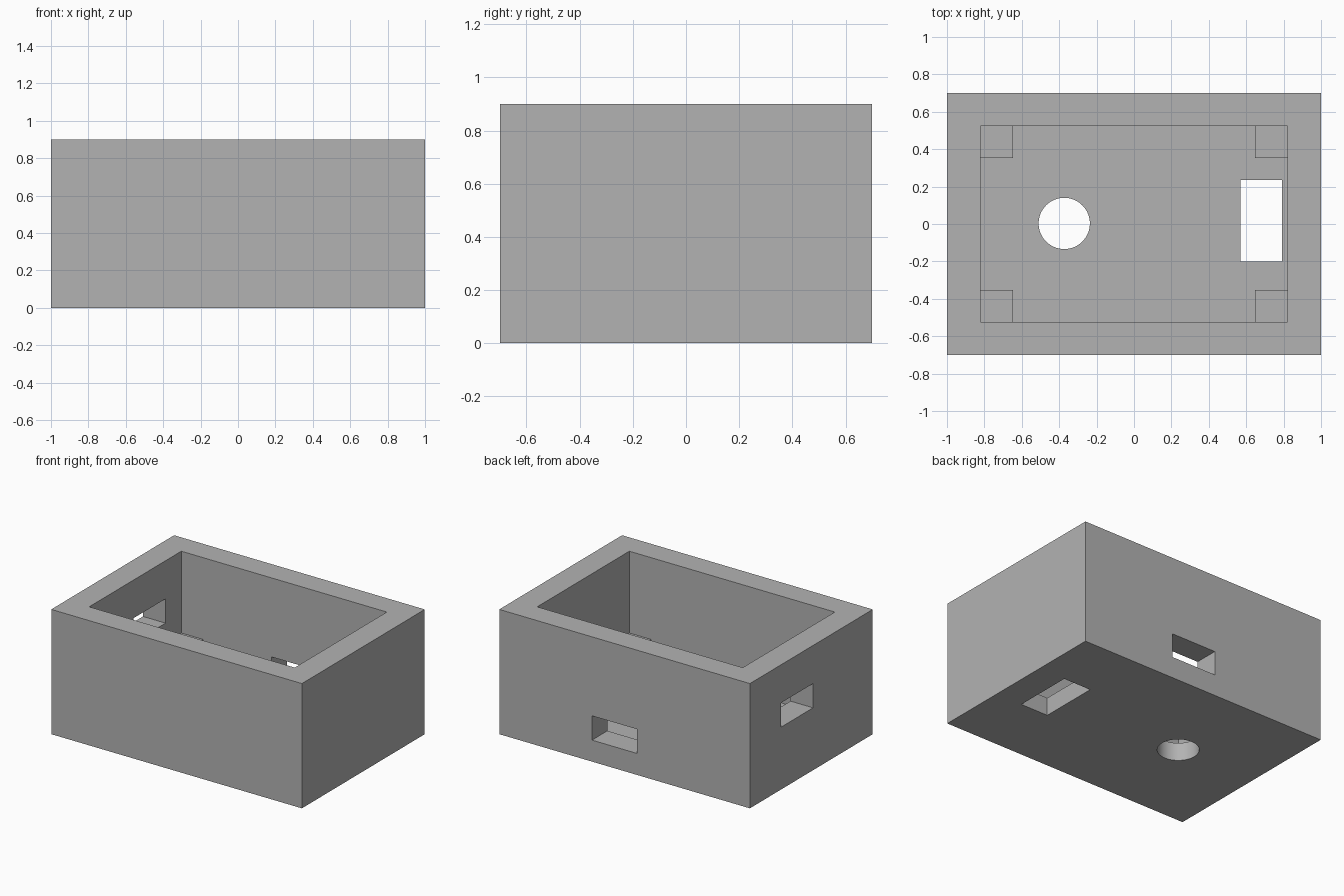
import bpy
import bmesh
from mathutils import Vector

default = bpy.data.objects.get("Cube")
if default:
    bpy.data.objects.remove(default, do_unlink=True)

# Plain grey plastic
grey = bpy.data.materials.new("grey_plastic")
grey.use_nodes = True
colour = (0.45, 0.45, 0.45, 1)
grey.diffuse_color = colour
grey.node_tree.nodes["Principled BSDF"].inputs["Base Color"].default_value = colour


def add_object(name, bm):
    mesh = bpy.data.meshes.new(name)
    bm.to_mesh(mesh)
    bm.free()
    mesh.materials.append(grey)
    obj = bpy.data.objects.new(name, mesh)
    bpy.context.collection.objects.link(obj)
    return obj


def box(name, low, high):
    low, high = Vector(low), Vector(high)
    bm = bmesh.new()
    bmesh.ops.create_cube(bm, size=1)
    bmesh.ops.scale(bm, vec=high - low, verts=bm.verts)
    bmesh.ops.translate(bm, vec=(low + high) / 2, verts=bm.verts)
    return add_object(name, bm)


def cylinder(name, centre, radius, depth):
    bm = bmesh.new()
    bmesh.ops.create_cone(bm, cap_ends=True, segments=64, radius1=radius,
                          radius2=radius, depth=depth)
    bmesh.ops.translate(bm, vec=centre, verts=bm.verts)
    return add_object(name, bm)


def combine(target, tool, operation):
    """Apply a boolean to the target and discard the tool."""
    tool.hide_render = True
    mod = target.modifiers.new(tool.name, 'BOOLEAN')
    mod.operation = operation
    mod.solver = 'EXACT'
    mod.object = tool
    bpy.context.view_layer.objects.active = target
    bpy.ops.object.modifier_apply(modifier=mod.name)
    bpy.data.objects.remove(tool, do_unlink=True)


# Main dimensions
HX, HY, HEIGHT = 1.0, 0.70, 0.90
IX, IY, FLOOR = 0.82, 0.525, 0.13
POST, POST_TOP, SINK = 0.172, 0.31, 0.05

# Open-topped box
enclosure = box("enclosure", (-HX, -HY, 0), (HX, HY, HEIGHT))
combine(enclosure, box("cavity", (-IX, -IY, FLOOR), (IX, IY, HEIGHT + 0.2)), 'DIFFERENCE')

# Corner posts, sunk into the walls and floor
for sx in (-1, 1):
    for sy in (-1, 1):
        xs = sorted((sx * (IX - POST), sx * (IX + SINK)))
        ys = sorted((sy * (IY - POST), sy * (IY + SINK)))
        post = box("corner_post", (xs[0], ys[0], FLOOR - SINK), (xs[1], ys[1], POST_TOP))
        combine(enclosure, post, 'UNION')

# Openings in the back wall, side wall and floor
combine(enclosure, box("back_slot", (-0.10, 0.45, 0.155), (0.26, 0.8, 0.33)), 'DIFFERENCE')
combine(enclosure, box("side_slot", (-1.1, -0.02, 0.45), (-0.75, 0.345, 0.625)), 'DIFFERENCE')
combine(enclosure, box("floor_slot", (0.57, -0.20, -0.1), (0.79, 0.235, 0.25)), 'DIFFERENCE')
combine(enclosure, cylinder("floor_hole", (-0.373, 0.003, 0.05), 0.137, 0.4), 'DIFFERENCE')

# Smooth only the round hole
bpy.ops.object.select_all(action='DESELECT')
enclosure.select_set(True)
bpy.context.view_layer.objects.active = enclosure
bpy.ops.object.shade_smooth_by_angle()
